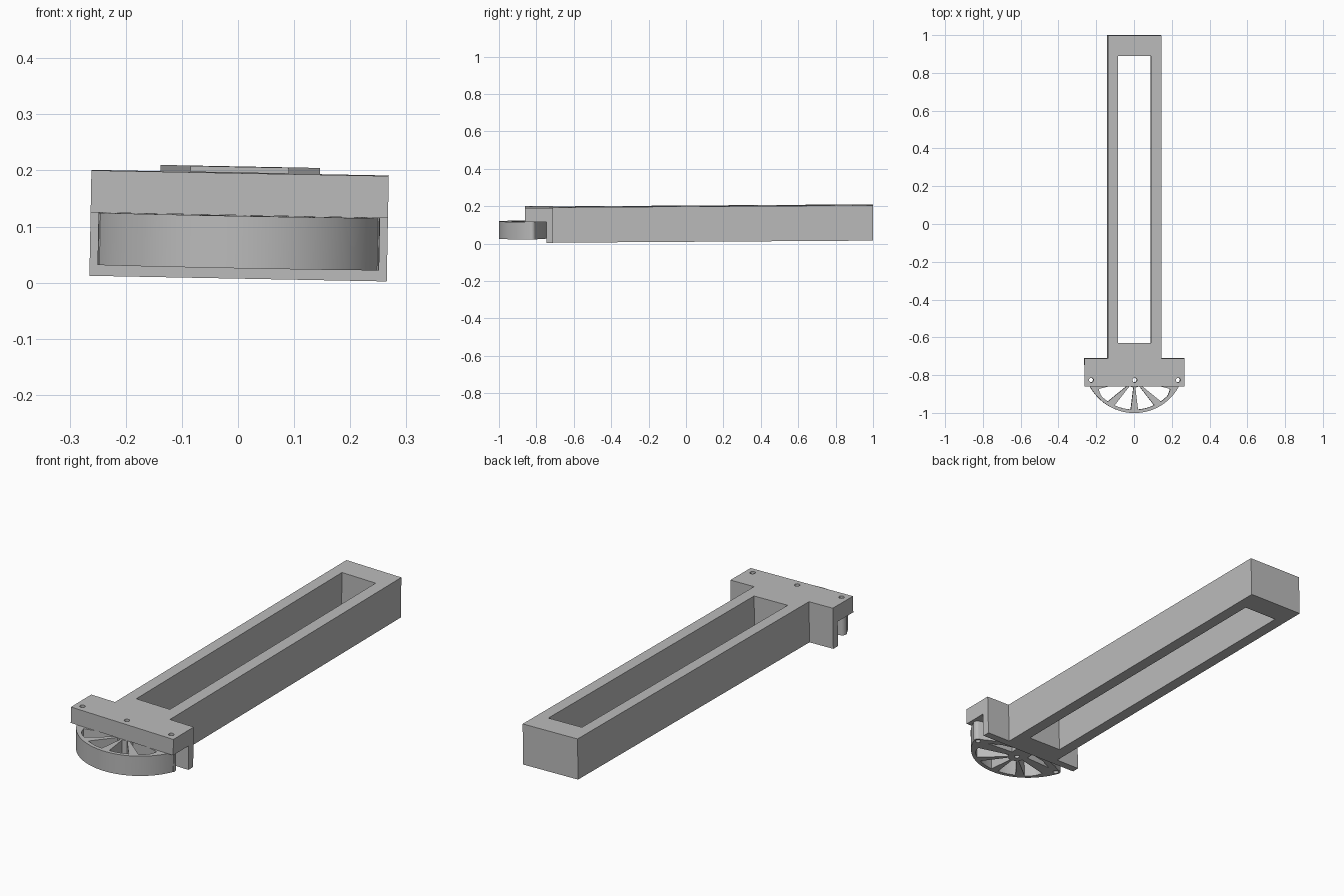
import bpy, bmesh
from math import radians, sin, cos, sqrt

cube = bpy.data.objects.get("Cube")
if cube:
    bpy.data.objects.remove(cube, do_unlink=True)

grey = bpy.data.materials.new("plain grey")
grey.use_nodes = True
colour = (0.5, 0.5, 0.5, 1)
grey.diffuse_color = colour
grey.node_tree.nodes["Principled BSDF"].inputs["Base Color"].default_value = colour


def arc(cx, cy, r, start, end, steps):
    angles = [radians(start + (end - start) * i / steps) for i in range(steps + 1)]
    return [(cx + r * cos(a), cy + r * sin(a)) for a in angles]


def circle(cx, cy, r, steps=24):
    return arc(cx, cy, r, 0, 360, steps)[:-1]


def rect(x0, x1, y0, y1):
    return [(x0, y0), (x1, y0), (x1, y1), (x0, y1)]


def plate(name, loops, bottom, top):
    """Extrude an outline (first loop) with holes (other loops)."""
    curve = bpy.data.curves.new(name, "CURVE")
    curve.dimensions = "2D"
    curve.fill_mode = "BOTH"
    curve.extrude = (top - bottom) / 2
    for loop in loops:
        spline = curve.splines.new("POLY")
        spline.points.add(len(loop) - 1)
        for point, (x, y) in zip(spline.points, loop):
            point.co = (x, y, 0, 1)
        spline.use_cyclic_u = True
    obj = bpy.data.objects.new(name, curve)
    bpy.context.collection.objects.link(obj)
    bpy.ops.object.select_all(action="DESELECT")
    obj.select_set(True)
    bpy.context.view_layer.objects.active = obj
    bpy.ops.object.convert(target="MESH")
    obj = bpy.context.view_layer.objects.active
    mesh = obj.data
    bm = bmesh.new()
    bm.from_mesh(mesh)
    bmesh.ops.remove_doubles(bm, verts=bm.verts, dist=0.00001)
    bmesh.ops.translate(bm, verts=bm.verts, vec=(0, 0, (top + bottom) / 2))
    bmesh.ops.recalc_face_normals(bm, faces=bm.faces)
    bm.to_mesh(mesh)
    bm.free()
    mesh.materials.clear()
    mesh.materials.append(grey)
    bpy.ops.object.shade_smooth_by_angle(angle=radians(30))
    # The whole tool leans very slightly
    obj.rotation_euler = (0.0065, 0.019, 0)
    return obj


# Long slotted handle with the full-height cross plate
half, head, neck, back = 0.142, 0.265, -0.71, -0.745
body = [(-head, back), (head, back), (head, neck), (half, neck),
        (half, 1), (-half, 1), (-half, neck), (-head, neck)]
plate("handle_frame", [body, rect(-0.088, 0.086, -0.63, 0.89)], 0.012, 0.2006)

# Overhanging head with three pin holes
pin_y, pin_x = -0.825, 0.23
pins = [circle(x, pin_y, 0.012) for x in (-pin_x, 0, pin_x)]
plate("head_slab", [rect(-head, head, -0.86, back)] + pins, 0.1256, 0.2006)

# Curved rocker: front arc, rounded pin ends, shallow back arc
rim_y, rim_r, end_r = -0.733, 0.267, 0.021
outline = (arc(0, rim_y, rim_r, 202, 338, 48)
           + arc(pin_x, pin_y, end_r, -21, 60, 8)
           + arc(0, -1.208, 0.463, 61, 119, 24)
           + arc(-pin_x, pin_y, end_r, 120, 201, 8))


def fan_hole(start, end):
    """Opening between two spokes, bounded by the hub and the rim."""
    points = arc(0, pin_y, 0.04, -end, -start, 4)
    drop = rim_y - pin_y
    for i in range(13):
        a = -radians(start + (end - start) * i / 12)
        b = -drop * sin(a)
        reach = -b + sqrt(b * b + (rim_r - 0.018) ** 2 - drop ** 2)
        reach = min(reach, 0.195)
        points.append((reach * cos(a), pin_y + reach * sin(a)))
    return points


right_holes = [fan_hole(14, 39), fan_hole(52, 83),
               [(0.045, -0.806), (0.18, -0.814), (0.12, -0.785), (0.045, -0.768)]]
left_holes = [[(-x, y) for x, y in hole] for hole in right_holes]
plate("spoked_rocker", [outline] + pins + right_holes + left_holes, 0.032, 0.1252)
